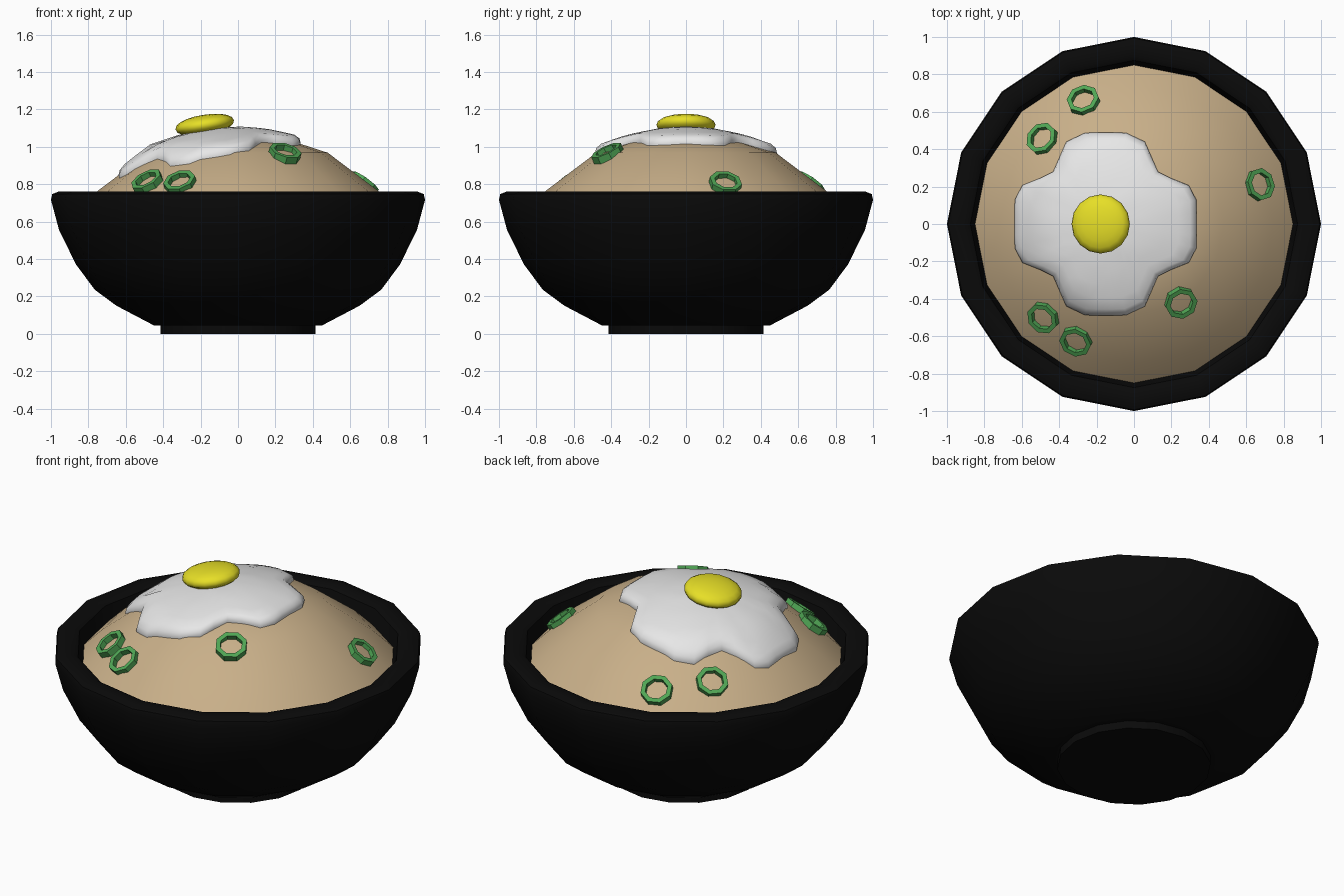
import bpy, bmesh, math
from mathutils import Vector, Matrix

if "Cube" in bpy.data.objects:
    bpy.data.objects.remove(bpy.data.objects["Cube"])

SEG = 16
STEP = 2 * math.pi / SEG


def material(name, rgb):
    m = bpy.data.materials.new(name)
    m.diffuse_color = (*rgb, 1)
    m.use_nodes = True
    m.node_tree.nodes["Principled BSDF"].inputs["Base Color"].default_value = m.diffuse_color
    return m


BLACK = material("black lacquer", (0.003, 0.003, 0.003))
TAN = material("tan rice", (0.58, 0.43, 0.25))
WHITE = material("egg white", (0.8, 0.8, 0.8))
YELLOW = material("yolk yellow", (0.8, 0.74, 0.02))
GREEN = material("onion green", (0.08, 0.38, 0.09))


def finish(bm, name, mat, angle=None):
    bmesh.ops.recalc_face_normals(bm, faces=bm.faces)
    me = bpy.data.meshes.new(name)
    bm.to_mesh(me)
    bm.free()
    me.materials.append(mat)
    ob = bpy.data.objects.new(name, me)
    bpy.context.collection.objects.link(ob)
    if angle:
        bpy.ops.object.select_all(action='DESELECT')
        ob.select_set(True)
        bpy.context.view_layer.objects.active = ob
        bpy.ops.object.shade_smooth_by_angle(angle=math.radians(angle))
    return ob


def skin(rings, closed=False, cap_start=True, cap_end=True):
    """Bridge equal-length rings of points."""
    bm = bmesh.new()
    vs = [[bm.verts.new(p) for p in ring] for ring in rings]
    pairs = list(zip(vs, vs[1:])) + ([(vs[-1], vs[0])] if closed else [])
    for a, b in pairs:
        for i in range(len(a)):
            j = (i + 1) % len(a)
            bm.faces.new((a[i], a[j], b[j], b[i]))
    if not closed:
        if cap_start:
            bm.faces.new(vs[0])
        if cap_end:
            bm.faces.new(vs[-1])
    return bm


def circle(r, z, n=SEG, turn=0):
    return [(r * math.cos(turn + i * 2 * math.pi / n),
             r * math.sin(turn + i * 2 * math.pi / n), z) for i in range(n)]


# Bowl with foot, rolled rim and inner wall
bowl = [(0.415, 0), (0.415, 0.045), (0.45, 0.045), (0.65, 0.15), (0.765, 0.235),
        (0.866, 0.37), (0.957, 0.556), (1.0, 0.716), (0.993, 0.747), (0.96, 0.76),
        (0.90, 0.76), (0.875, 0.745), (0.848, 0.65), (0.77, 0.42), (0.6, 0.25), (0.3, 0.13)]
finish(skin([circle(r, z) for r, z in bowl]), "bowl", BLACK, 40)

# Rice mound
rice = [(0.85, 0.665), (0.745, 0.768), (0.48, 0.968), (0.32, 1.02), (0.15, 1.055), (0.01, 1.065)]
finish(skin([circle(r, z) for r, z in rice], cap_start=False), "rice", TAN, 45)


def rice_z(x, y):
    """Height of the faceted mound at a point."""
    a = math.atan2(y, x) % STEP - STEP / 2
    r = math.hypot(x, y) * math.cos(a) / math.cos(STEP / 2)
    for (r1, z1), (r0, z0) in zip(rice, rice[1:]):
        if r >= r0:
            return z0 + (z1 - z0) * (r - r0) / (r1 - r0)
    return rice[-1][1]


# Fried egg white: mirrored quarter outline draped over the rice
quarter = [(0.487, 0.06), (0.485, 0.13), (0.445, 0.207), (0.35, 0.245), (0.28, 0.28),
           (0.245, 0.36), (0.21, 0.44), (0.11, 0.487), (0.04, 0.49)]
half = quarter + [(-x, y) for x, y in reversed(quarter)]
outline = half + [(x, -y) for x, y in reversed(half)]
CX = -0.152
layers = [(0.99, -0.015), (1.0, 0.01), (0.985, 0.032), (0.93, 0.043), (0.8, 0.044),
          (0.65, 0.044), (0.5, 0.044), (0.35, 0.044), (0.2, 0.044), (0.05, 0.044)]
rings = [[(CX + x * s, y * s, rice_z(CX + x * s, y * s) + h) for x, y in outline]
         for s, h in layers]
finish(skin(rings, cap_start=False), "egg_white", WHITE, 60)

# Yolk: flattened, slightly tilted ball
bm = bmesh.new()
bmesh.ops.create_uvsphere(bm, u_segments=16, v_segments=10, radius=1)
for v in bm.verts:  # fuller, rounder rim
    v.co.z = math.copysign(abs(v.co.z) ** 0.9, v.co.z)
bm.transform(Matrix.Translation((-0.178, 0, 1.117)) @ Matrix.Rotation(math.radians(-9), 4, 'Y')
             @ Matrix.Diagonal((0.158, 0.158, 0.054, 1)))
finish(bm, "yolk", YELLOW, 60)

# Spring onion rings lying on the slope
spots = [(-0.27, 0.66), (-0.49, 0.455), (0.67, 0.21), (0.25, -0.42), (-0.485, -0.5), (-0.31, -0.625)]
for k, (x, y) in enumerate(spots):
    r = math.hypot(x, y)
    slope = 0.55 if r < 0.55 else 0.75
    normal = Vector((slope * x / r, slope * y / r, 1))
    section = [(0.088, -0.02), (0.088, 0.02), (0.062, 0.02), (0.062, -0.02)]
    bm = skin([circle(a, z, 8, math.pi / 8) for a, z in section], closed=True)
    bm.transform(Matrix.Translation((x, y, rice_z(x, y) + 0.01))
                 @ normal.to_track_quat('Z', 'Y').to_matrix().to_4x4())
    finish(bm, f"onion_ring_{k + 1}", GREEN)
